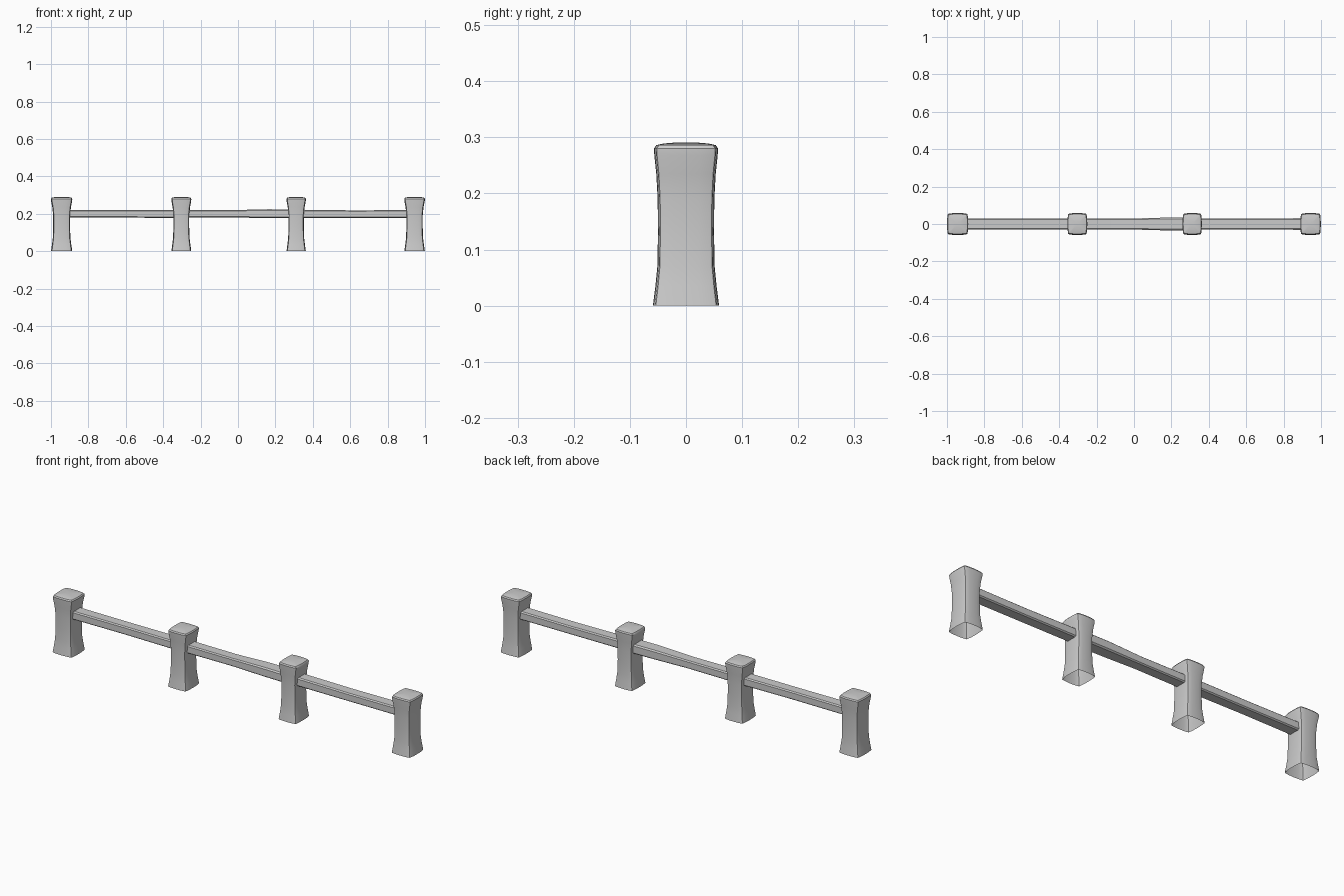
import bpy, bmesh
from math import radians

if "Cube" in bpy.data.objects:
    bpy.data.objects.remove(bpy.data.objects["Cube"])


def loft(name, rings, caps):
    """Skin a stack of closed rings; caps = (start, end)."""
    bm = bmesh.new()
    loops = [[bm.verts.new(p) for p in r] for r in rings]
    n = len(loops[0])
    for a, b in zip(loops, loops[1:]):
        for i in range(n):
            j = (i + 1) % n
            bm.faces.new((a[i], a[j], b[j], b[i]))
    if caps[0]:
        bm.faces.new(loops[0][::-1])
    if caps[1]:
        bm.faces.new(loops[-1])
    me = bpy.data.meshes.new(name)
    bm.to_mesh(me)
    bm.free()
    ob = bpy.data.objects.new(name, me)
    bpy.context.collection.objects.link(ob)
    bpy.context.view_layer.objects.active = ob
    ob.select_set(True)
    bpy.ops.object.shade_smooth_by_angle(angle=radians(35))
    ob.select_set(False)
    return ob


# Slightly bulging rounded-square section, one quarter turned four times
section = []
quarter = [(1, 0), (0.985, 0.45), (0.94, 0.82), (0.91, 0.91), (0.82, 0.94), (0.45, 0.985)]
for c, s in ((1, 0), (0, 1), (-1, 0), (0, -1)):
    section += [(c * x - s * y, s * x + c * y) for x, y in quarter]

# Posts: flared foot (open below), narrow waist, flared rounded top
profile = [(0, 0.055, 0.059), (0.035, 0.050, 0.0545), (0.07, 0.0455, 0.051),
           (0.13, 0.0435, 0.050), (0.19, 0.0435, 0.0505), (0.235, 0.048, 0.053),
           (0.268, 0.0545, 0.0565), (0.280, 0.055, 0.057),
           (0.286, 0.051, 0.053), (0.289, 0.038, 0.040), (0.291, 0.015, 0.015)]
posts = [(-0.943, 1.035), (-0.303, 0.97), (0.311, 0.94), (0.944, 1.0)]
for k, (px, w) in enumerate(posts):
    loft(f"post_{k + 1}",
         [[(px + w * hx * x, hy * y, z) for x, y in section] for z, hx, hy in profile],
         (False, True))

# Rails between posts: chamfered bars, the middle one thickens to the right
bar = [(1, -0.75), (1, 0.75), (0.8, 1), (-0.8, 1), (-1, 0.75), (-1, -0.75), (-0.8, -1), (0.8, -1)]
rails = [
    [(-0.93, 0.031, 0.021, 0.2), (-0.62, 0.029, 0.0205, 0.2), (-0.31, 0.031, 0.021, 0.199)],
    [(-0.30, 0.030, 0.021, 0.2), (-0.02, 0.029, 0.020, 0.2),
     (0.16, 0.034, 0.0235, 0.201), (0.31, 0.035, 0.0235, 0.2)],
    [(0.31, 0.030, 0.022, 0.2), (0.62, 0.030, 0.0205, 0.198), (0.93, 0.031, 0.021, 0.199)],
]
for k, stations in enumerate(rails):
    loft(f"rail_{k + 1}",
         [[(x, hy * a, z + hz * b) for a, b in bar] for x, hy, hz, z in stations],
         (True, True))
